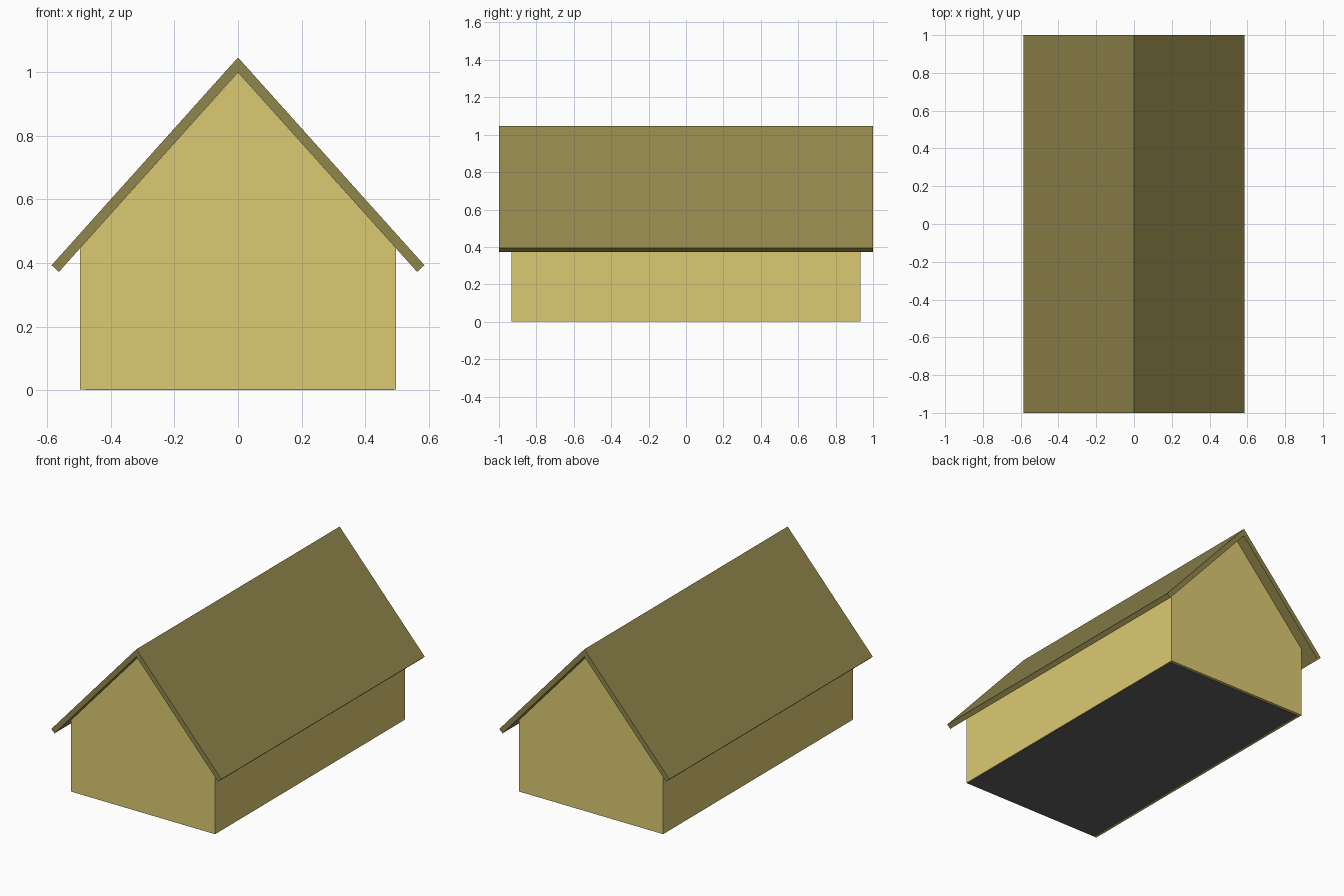
import bpy

if "Cube" in bpy.data.objects:
    bpy.data.objects.remove(bpy.data.objects["Cube"])


def material(name, rgb):
    m = bpy.data.materials.new(name)
    m.diffuse_color = (*rgb, 1)
    m.use_nodes = True
    m.node_tree.nodes["Principled BSDF"].inputs["Base Color"].default_value = m.diffuse_color
    return m


def extrude_profile(name, profile, y0, y1, mat):
    """Solid prism: an (x, z) outline, counter-clockwise from the front, swept along y."""
    n = len(profile)
    verts = [(x, y, z) for y in (y0, y1) for x, z in profile]
    faces = [tuple(range(n)), tuple(reversed(range(n, 2 * n)))]
    faces += [(i, i + n, (i + 1) % n + n, (i + 1) % n) for i in range(n)]
    mesh = bpy.data.meshes.new(name)
    mesh.from_pydata(verts, [], faces)
    mesh.materials.append(mat)
    obj = bpy.data.objects.new(name, mesh)
    bpy.context.collection.objects.link(obj)
    return obj


wall_mat = material("wall_yellow", (0.72, 0.59, 0.17))
roof_mat = material("roof_olive", (0.285, 0.24, 0.072))
floor_mat = material("floor_dark", (0.12, 0.12, 0.12))

# Walls with gable ends
extrude_profile("walls", [(-0.496, 0.002), (0.496, 0.002), (0.496, 0.447),
                          (0, 0.999), (-0.496, 0.447)], -0.933, 0.933, wall_mat)

# Folded roof slab with overhanging eaves
extrude_profile("roof", [(-0.586, 0.393), (-0.563, 0.372), (0, 1.0),
                         (0.563, 0.372), (0.586, 0.393), (0, 1.046)], -1, 1, roof_mat)

# Floor plate under the walls
extrude_profile("floor", [(-0.48, 0), (0.49, 0), (0.49, 0.01), (-0.48, 0.01)],
                -0.93, 0.915, floor_mat)
